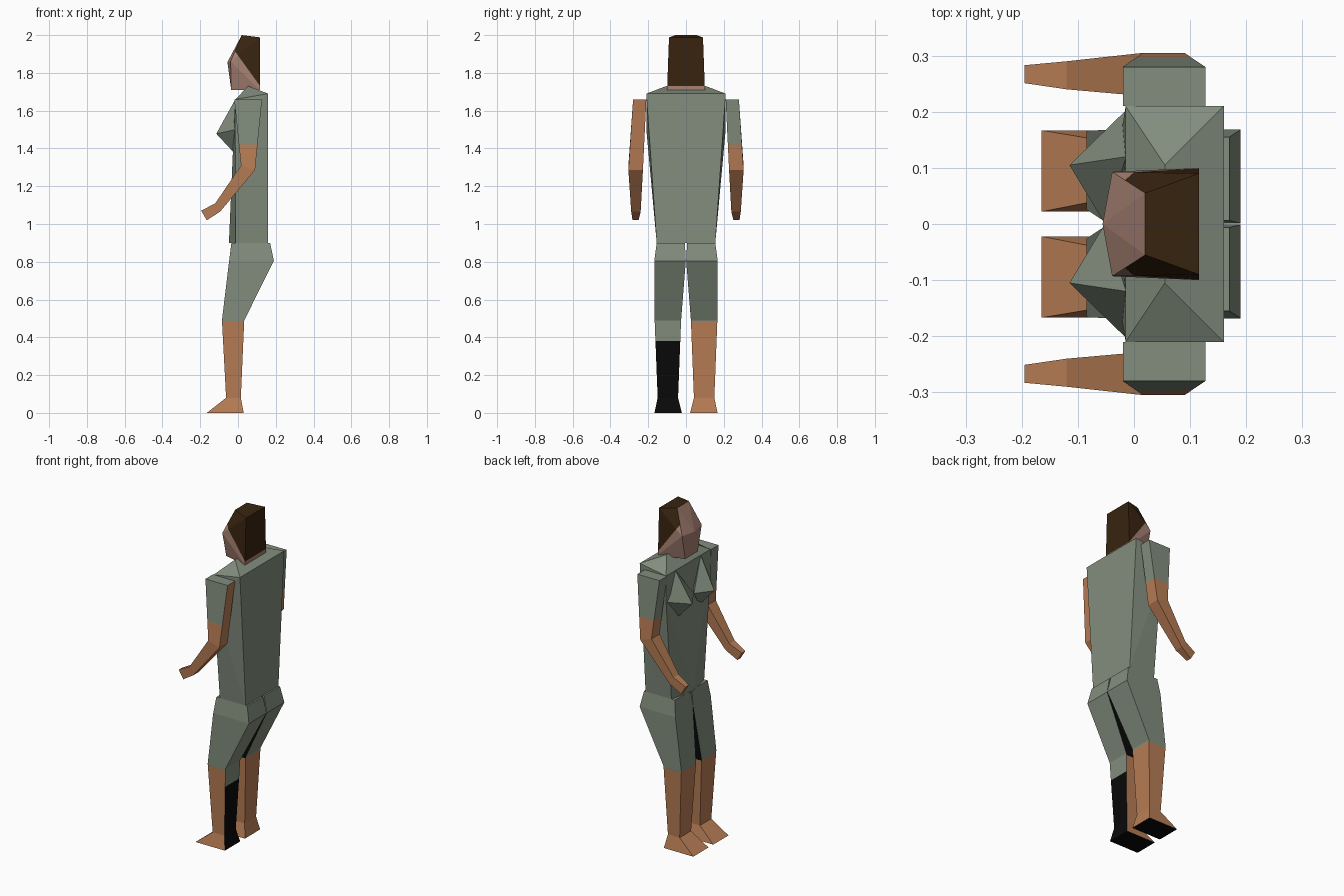
import bpy, bmesh
from mathutils import Vector

if "Cube" in bpy.data.objects:
    bpy.data.objects.remove(bpy.data.objects["Cube"])


def material(name, rgb):
    m = bpy.data.materials.new(name)
    lin = [(c / 255 / 12.92) if c < 11 else ((c / 255 + 0.055) / 1.055) ** 2.4 for c in rgb]
    m.diffuse_color = (*lin, 1)
    m.use_nodes = True
    m.node_tree.nodes["Principled BSDF"].inputs["Base Color"].default_value = m.diffuse_color
    return m


MATS = [material("green_cloth", (130, 141, 125)), material("skin", (184, 125, 85)),
        material("face_skin", (166, 129, 114)), material("brown_hair", (56, 36, 16)),
        material("black", (9, 9, 9))]
GREEN, SKIN, FACE, HAIR, BLACK = range(5)


def finish(name, bm, rule=None, cuts=()):
    """Split along colour borders, colour faces by rule and make the object."""
    bmesh.ops.recalc_face_normals(bm, faces=bm.faces)
    for co, no in cuts:
        geom = bm.verts[:] + bm.edges[:] + bm.faces[:]
        bmesh.ops.bisect_plane(bm, geom=geom, plane_co=co, plane_no=no)
    bm.normal_update()
    if rule:
        for f in bm.faces:
            f.material_index = rule(f.calc_center_median(), f.normal)
    me = bpy.data.meshes.new(name)
    bm.to_mesh(me)
    bm.free()
    for m in MATS:
        me.materials.append(m)
    ob = bpy.data.objects.new(name, me)
    bpy.context.collection.objects.link(ob)
    return ob


def hull(points):
    bm = bmesh.new()
    for p in points:
        bm.verts.new(p)
    res = bmesh.ops.convex_hull(bm, input=bm.verts)
    loose = [v for v in bm.verts if not v.link_faces]
    bmesh.ops.delete(bm, geom=loose, context='VERTS')
    bmesh.ops.dissolve_limit(bm, angle_limit=0.02, verts=bm.verts, edges=bm.edges)
    return bm


def limb(sections, s):
    """Loft four-sided sections: front (x, z), back (x, z), inner y, outer y."""
    bm = bmesh.new()
    rings = []
    for (fx, fz), (bx, bz), yi, yo in sections:
        pts = [(fx, yi, fz), (fx, yo, fz), (bx, yo, bz), (bx, yi, bz)]
        rings.append([bm.verts.new((x, y * s, z)) for x, y, z in pts])
    for a, b in zip(rings, rings[1:]):
        for i in range(4):
            j = (i + 1) % 4
            bm.faces.new((a[i], a[j], b[j], b[i]))
    bm.faces.new(rings[0])
    bm.faces.new(rings[-1])
    return bm


def pair(points):
    return [(x, s * y, z) for x, y, z in points for s in (1, -1)]


# Head: face at -x, hair above a sloping hairline
hair_n = Vector((0.18, 0, 0.13)).normalized()
hair_co = Vector((-0.02, 0, 1.92))


def head_rule(c, n):
    if n.x < -0.3 or (c - hair_co).dot(hair_n) < 0:
        return FACE
    return HAIR


finish("head", hull(pair([(0.02, 0.055, 2.0), (0.116, 0.09, 1.988), (0.116, 0.1, 1.71),
                          (-0.036, 0.06, 1.71), (-0.039, 0.093, 1.86)]) + [(-0.056, 0, 1.857)]),
       head_rule, [(hair_co, hair_n)])

# Torso
finish("torso", hull(pair([(0.16, 0.155, 0.9), (-0.012, 0.155, 0.9), (-0.015, 0.21, 1.5),
                           (-0.015, 0.21, 1.66), (0.16, 0.21, 1.69), (0.055, 0.105, 1.73)])
                     + [(-0.048, 0, 0.9)]))

# Limbs and chest, one per side
ARM = [((-0.02, 1.66), (0.127, 1.66), 0.21, 0.28),
       ((0.016, 1.31), (0.09, 1.285), 0.228, 0.305),
       ((-0.12, 1.11), (-0.095, 1.065), 0.24, 0.29),
       ((-0.195, 1.07), (-0.165, 1.02), 0.251, 0.283)]
LEG = [((-0.035, 0.9), (0.17, 0.9), 0.006, 0.155),
       ((-0.047, 0.805), (0.19, 0.805), 0.001, 0.168),
       ((-0.085, 0.49), (0.033, 0.49), 0.026, 0.166),
       ((-0.063, 0.08), (0.015, 0.08), 0.042, 0.15),
       ((-0.165, 0.0), (0.03, 0.0), 0.022, 0.167)]

for s, side in ((1, "left"), (-1, "right")):
    def arm_rule(c, n):
        bare_back = s < 0 and n.x > 0.6
        return SKIN if c.z < 1.42 or bare_back else GREEN

    def leg_rule(c, n):
        if n.z < -0.9 and c.z < 0.01:
            return BLACK
        if c.z > 0.48:
            return BLACK if n.y * s < -0.7 and c.z < 0.8 else GREEN
        if s < 0 and n.x > 0.6:
            return BLACK if c.z < 0.38 else GREEN
        return SKIN

    finish(side + "_chest", hull([(x, s * y, z) for x, y, z in (
        (-0.115, 0.105, 1.478), (-0.012, 0.205, 1.5), (-0.014, 0.12, 1.66),
        (-0.052, 0, 1.485), (-0.01, 0.11, 1.365), (0.03, 0.1, 1.5))]))
    finish(side + "_arm", limb(ARM, s), arm_rule, [((0, 0, 1.42), (0, 0, 1))])
    finish(side + "_leg", limb(LEG, s), leg_rule,
           [((0, 0, 0.48), (0, 0, 1)), ((0, 0, 0.38), (0, 0, 1))])
